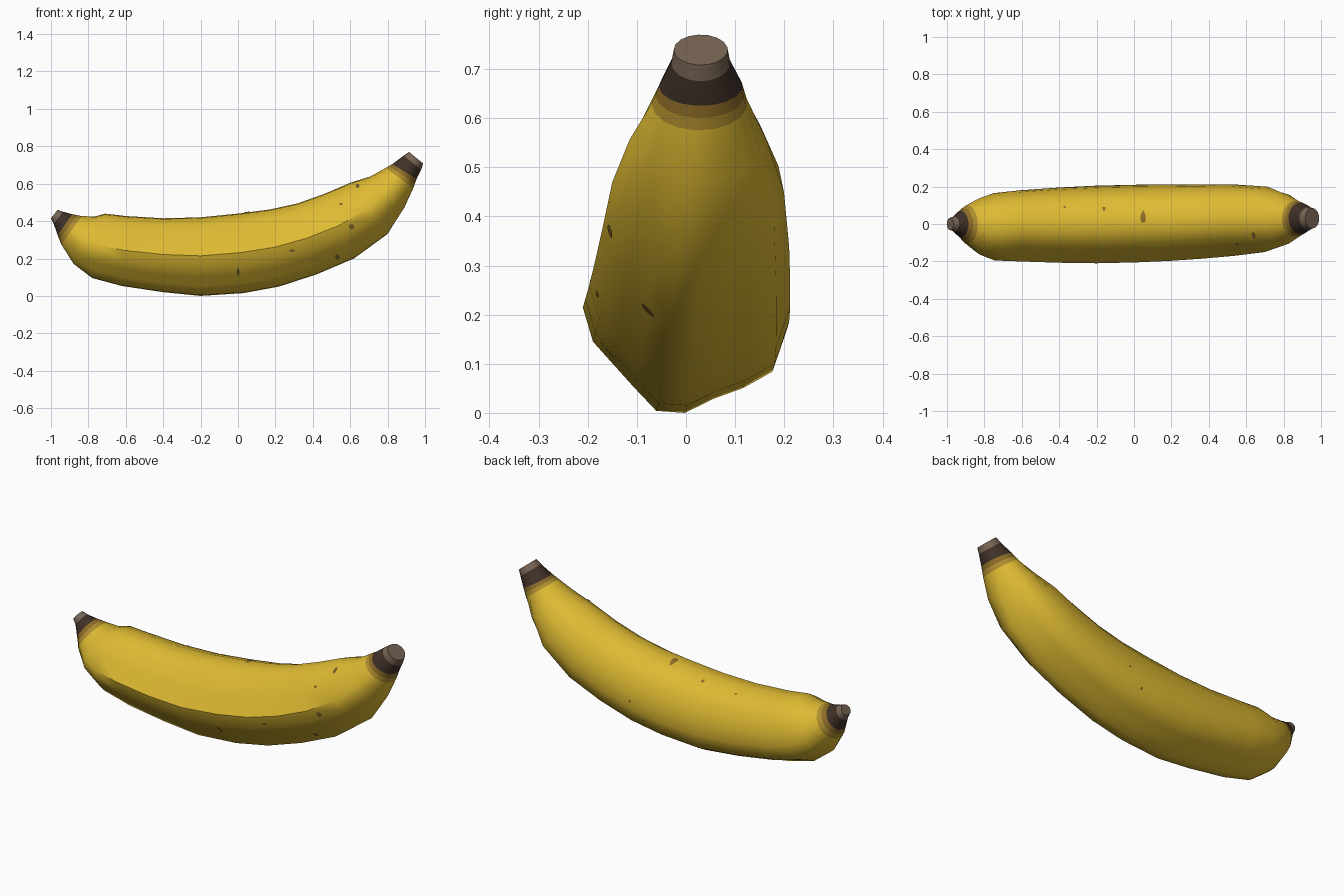
import bpy, bmesh, math, random
from mathutils import Vector
from mathutils.bvhtree import BVHTree

if "Cube" in bpy.data.objects:
    bpy.data.objects.remove(bpy.data.objects["Cube"], do_unlink=True)
random.seed(4)


def material(name, r, g, b):
    mat = bpy.data.materials.new(name)
    mat.use_nodes = True
    mat.diffuse_color = (r, g, b, 1)
    mat.node_tree.nodes["Principled BSDF"].inputs["Base Color"].default_value = (r, g, b, 1)
    return mat


yellow = material("ripe_yellow", .73, .49, .032)
ochre = material("ochre_band", .43, .27, .028)
olive = material("olive_brown_band", .27, .15, .02)
dark = material("dark_brown", .05, .03, .021)
dry = material("dry_brown", .18, .125, .085)
bruise = material("bruise_brown", .2, .12, .02)

# Cross-section of the peel as (width, height) fractions, starting at the front ridge
SECTION = [(-1, .51), (-.9, .345), (-.71, .24), (-.5, .125), (-.28, .01), (0, 0),
           (.29, .07), (.57, .12), (.86, .2), (1, .4), (.95, .6), (.81, .79),
           (.55, .93), (.15, 1), (-.2, .99), (-.52, .89), (-.76, .7)]
COUNT = len(SECTION)

# Stations along the fruit: top x, top z, bottom x, bottom z, front y, back y
TIP = [(-.965, .46, -1, .415, -.033, .033),
       (-.935, .45, -.985, .385, -.04, .04),
       (-.885, .437, -.965, .325, -.07, .07)]
BODY = [TIP[-1],
        (-.86, .432, -.955, .3, -.085, .085),
        (-.835, .427, -.945, .275, -.105, .1),
        (-.765, .425, -.88, .17, -.165, .14),
        (-.71, .44, -.78, .095, -.195, .165),
        (-.6, .427, -.62, .053, -.2, .18),
        (-.4, .415, -.4, .02, -.207, .195),
        (-.2, .42, -.2, 0, -.21, .205),
        (0, .44, .03, .015, -.205, .21),
        (.17, .462, .22, .05, -.197, .212),
        (.32, .495, .42, .115, -.185, .212),
        (.46, .545, .62, .2, -.17, .21),
        (.6, .605, .8, .33, -.15, .2),
        (.71, .64, .89, .47, -.115, .165),
        (.79, .685, .937, .575, -.07, .125),
        (.807, .695, .946, .6, -.062, .12),
        (.825, .705, .955, .625, -.055, .115)]
STEM = [BODY[-1],
        (.885, .75, .98, .675, -.03, .09),
        (.915, .77, .99, .708, -.025, .085)]


def ring_points(station):
    """Place the section in a station; narrow stations become round."""
    tx, tz, bx, bz, front, back = station
    half, middle = (back - front) / 2, (back + front) / 2
    top, bottom = Vector((tx, 0, tz)), Vector((bx, 0, bz))
    roundness = min(1, max(0, (.19 - half) / .09))
    points = []
    for i, (v, u) in enumerate(SECTION):
        a = math.tau * i / COUNT
        v += (-math.cos(a) - v) * roundness
        u += (.5 - .5 * math.sin(a) - u) * roundness
        p = bottom.lerp(top, u)
        p.y = middle + half * v
        points.append(p)
    return points


def loft(name, stations, mats, band_mats, caps=(), ridge=()):
    """Skin the stations; band_mats gives the material slot of each band."""
    bm = bmesh.new()
    rings = [[bm.verts.new(p) for p in ring_points(s)] for s in stations]
    for k, (a, b) in enumerate(zip(rings, rings[1:])):
        for i in range(COUNT):
            j = (i + 1) % COUNT
            f = bm.faces.new((a[i], a[j], b[j], b[i]))
            f.material_index = band_mats[k]
            f.smooth = True
        if k in ridge:
            bm.edges.get((a[0], b[0])).smooth = False
    for k in caps:
        f = bm.faces.new(rings[k])
        f.material_index = band_mats[k]
        for e in f.edges:
            e.smooth = False
    bmesh.ops.recalc_face_normals(bm, faces=bm.faces)
    # An open tube must face away from its axis
    bm.normal_update()
    probe = max(bm.faces, key=lambda f: f.calc_center_median().y)
    if probe.normal.y < 0:
        bmesh.ops.reverse_faces(bm, faces=bm.faces)
    mesh = bpy.data.meshes.new(name)
    bm.to_mesh(mesh)
    tree = BVHTree.FromBMesh(bm)
    bm.free()
    for m in mats:
        mesh.materials.append(m)
    obj = bpy.data.objects.new(name, mesh)
    bpy.context.collection.objects.link(obj)
    return tree


# Peel with ripening bands at both ends, blossom tip and cut stem
bands = len(BODY) - 1
slots = [2, 1] + [0] * (bands - 4) + [1, 2]
peel = loft("peel", BODY, [yellow, ochre, olive], slots, ridge=range(4, 12))
loft("blossom_tip", TIP, [dark, dry], [1, 0], caps=[0])
loft("stem", STEM, [dark, dry], [0, 1, 1], caps=[-1])


def spot(name, origin, direction, size, mat):
    """Thin irregular patch laid on the peel."""
    ray = Vector(direction)
    across = Vector((1, 0, 0))
    along = ray.cross(across)
    bm = bmesh.new()
    verts = []
    for i in range(8):
        a = math.tau * i / 8
        r = random.uniform(.7, 1.1)
        start = Vector(origin) + across * size[0] * r * math.cos(a) + along * size[1] * r * math.sin(a)
        hit, normal, _, _ = peel.ray_cast(start, ray)
        if hit:
            verts.append(bm.verts.new(hit + normal * .003))
    if len(verts) > 2:
        f = bm.faces.new(verts)
        f.normal_update()
        if f.normal.dot(ray) > 0:
            f.normal_flip()
        bmesh.ops.triangulate(bm, faces=[f])
    mesh = bpy.data.meshes.new(name)
    bm.to_mesh(mesh)
    bm.free()
    mesh.materials.append(mat)
    bpy.context.collection.objects.link(bpy.data.objects.new(name, mesh))


# Spots on the front flank
for x, z, w, h in [(.64, .585, .014, .012), (.55, .49, .01, .008), (.605, .37, .016, .014),
                   (.29, .243, .018, .008), (.53, .21, .012, .014), (0, .13, .009, .022)]:
    spot("front_spot", (x, -1, z), (0, 1, 0), (w, h), bruise)
# Spots on the upper side
for x, y, w, h in [(.05, .035, .018, .035), (-.16, .08, .01, .014), (-.37, .09, .008, .008)]:
    spot("top_spot", (x, y, 2), (0, 0, -1), (w, h), olive)
# Spots on the back flank
for x, z in [(.2, .25), (.12, .16)]:
    spot("back_spot", (x, 1, z), (0, -1, 0), (.008, .008), bruise)
